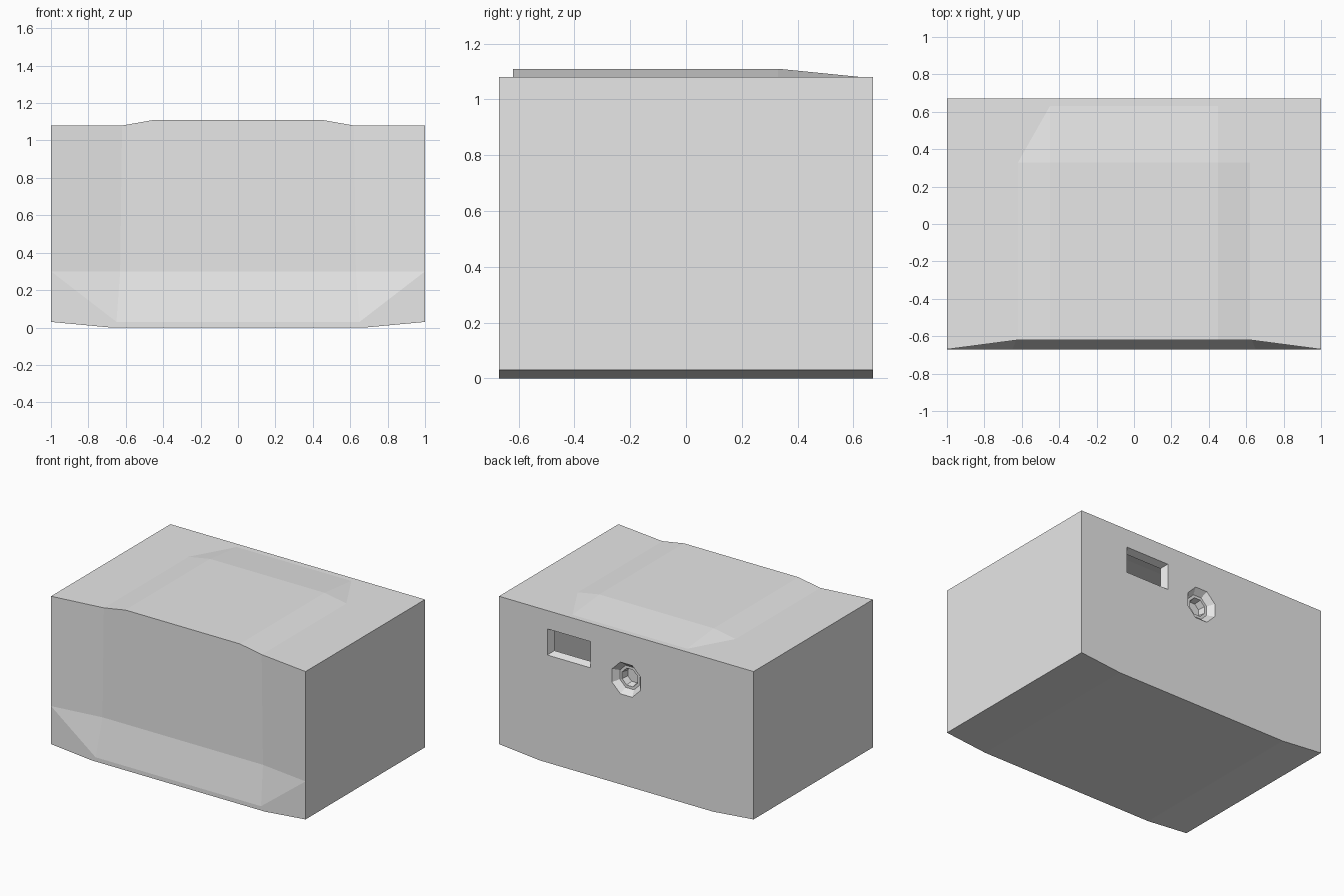
import bpy, bmesh, math
from mathutils import Vector

cube = bpy.data.objects.get("Cube")
if cube:
    bpy.data.objects.remove(cube, do_unlink=True)

grey = bpy.data.materials.new("light_grey")
grey.use_nodes = True
grey.diffuse_color = (0.8, 0.8, 0.8, 1)
grey.node_tree.nodes["Principled BSDF"].inputs["Base Color"].default_value = grey.diffuse_color


def finish(bm, name):
    mesh = bpy.data.meshes.new(name)
    bm.to_mesh(mesh)
    bm.free()
    mesh.materials.append(grey)
    obj = bpy.data.objects.new(name, mesh)
    bpy.context.collection.objects.link(obj)
    return obj


def face(bm, *points):
    bm.faces.new([bm.verts.new(p) for p in points])


def flip(p):
    return (-p[0], p[1], p[2])


def pair(bm, *points):
    """A face and its mirror image across x = 0."""
    face(bm, *points)
    face(bm, *[flip(p) for p in reversed(points)])


def span(bm, a, b):
    """A face joining edge a-b to its mirror image."""
    face(bm, a, b, flip(b), flip(a))


# Key levels
Y, FRONT = 0.67, -0.62           # outer depth, recessed front panel
LOW, MID, TOP, HUMP = 0.03, 0.30, 1.08, 1.11

# Casing corner points on the +x half
corner_low, corner_mid, corner_top = [(1, -Y, z) for z in (LOW, MID, TOP)]
panel_mid, panel_top = (0.63, FRONT, MID), (0.62, FRONT, TOP)
lip, keel_front, keel_back = (0.65, -Y, LOW), (0.68, -Y, 0), (0.68, Y, 0)
back_low, back_top = (1, Y, LOW), (1, Y, TOP)
hump_front, hump_back = (0.45, FRONT, HUMP), (0.45, 0.33, HUMP)
hump_side, hump_tail = (0.62, 0.33, TOP), (0.45, 0.63, TOP)

# Openings in the back, as counter-clockwise rings
SLOT_X, SLOT_Z, SOCKET_Z = 0.45, 0.857, 0.755


def slot_ring(half_w, half_h, y):
    return [(SLOT_X - sx * half_w, y, SLOT_Z + sz * half_h)
            for sx, sz in ((-1, -1), (1, -1), (1, 1), (-1, 1))]


def socket_ring(radius, y):
    turns = [math.tau * (i + 0.5) / 8 for i in range(8)]
    return [(-radius * math.cos(t), y, SOCKET_Z + radius * math.sin(t)) for t in turns]


slot_rings = [slot_ring(0.17, 0.093, Y), slot_ring(0.15, 0.075, Y - 0.05)]
socket_rings = [socket_ring(0.122, Y), socket_ring(0.085, Y - 0.04),
                socket_ring(0.065, Y - 0.04), socket_ring(0.055, Y - 0.09)]

# Casing
bm = bmesh.new()
edges = []
back_outline = [back_low, back_top, flip(back_top), flip(back_low), flip(keel_back), keel_back]
for loop in (back_outline, slot_rings[0], socket_rings[0]):
    verts = [bm.verts.new(p) for p in loop]
    edges += [bm.edges.new((verts[i - 1], v)) for i, v in enumerate(verts)]
bmesh.ops.triangle_fill(bm, edges=edges, use_beauty=True, normal=Vector((0, 1, 0)))

# Recessed front and its flared foot
front = bm
span(front, panel_mid, panel_top)
span(front, panel_top, hump_front)
span(front, lip, panel_mid)
span(front, keel_front, lip)
pair(front, corner_mid, corner_top, panel_top, panel_mid)
pair(front, corner_mid, panel_mid, lip)
pair(front, corner_low, corner_mid, lip)
pair(front, corner_low, lip, keel_front)

# Sides and keel-shaped underside
pair(bm, corner_low, back_low, back_top, corner_top, corner_mid)
pair(bm, corner_low, keel_front, keel_back, back_low)
span(bm, keel_front, keel_back)

# Lid with the raised hump
pair(bm, corner_top, back_top, hump_tail, hump_side, panel_top)
span(bm, back_top, hump_tail)
span(bm, hump_front, hump_back)
span(bm, hump_back, hump_tail)
pair(bm, panel_top, hump_side, hump_back, hump_front)
pair(bm, hump_side, hump_tail, hump_back)
bmesh.ops.remove_doubles(bm, verts=bm.verts, dist=0.0005)
bmesh.ops.recalc_face_normals(bm, faces=bm.faces)
finish(bm, "casing")


def recess(name, rings, capped):
    bm = bmesh.new()
    loops = [[bm.verts.new(p) for p in ring] for ring in rings]
    for outer, inner in zip(loops, loops[1:]):
        for i in range(len(outer)):
            bm.faces.new((outer[i - 1], outer[i], inner[i], inner[i - 1]))
    if capped:
        bm.faces.new(loops[-1])
    return finish(bm, name)


# Back slot (open to the inside) and round socket
recess("back_slot", slot_rings, False)
recess("back_socket", socket_rings, True)
